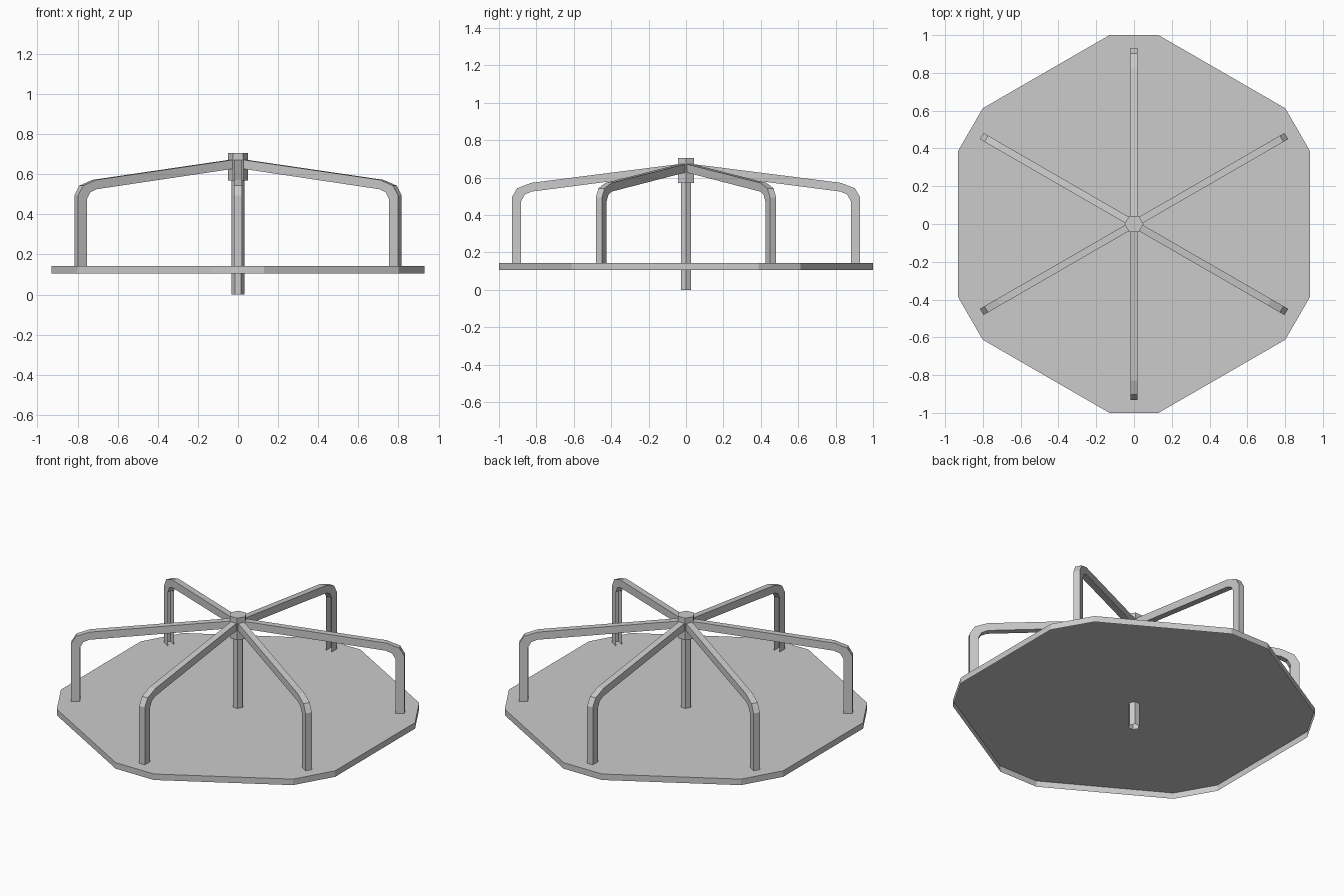
import bpy, bmesh
from math import radians, pi, cos, sin
from mathutils import Matrix

if "Cube" in bpy.data.objects:
    bpy.data.objects.remove(bpy.data.objects["Cube"])


def shell(name, points, vec, matrix=Matrix(), drop=None):
    """Closed outline extruded along vec; faces whose normal points along 'drop' are left open."""
    bm = bmesh.new()
    face = bm.faces.new([bm.verts.new(p) for p in points])
    new = bmesh.ops.extrude_face_region(bm, geom=[face])["geom"]
    verts = [g for g in new if isinstance(g, bmesh.types.BMVert)]
    bmesh.ops.translate(bm, verts=verts, vec=vec)
    bmesh.ops.recalc_face_normals(bm, faces=bm.faces)
    bm.normal_update()
    if drop:
        gone = [f for f in bm.faces if drop(f.normal)]
        bmesh.ops.delete(bm, geom=gone, context='FACES_ONLY')
    mesh = bpy.data.meshes.new(name)
    bm.to_mesh(mesh)
    bm.free()
    obj = bpy.data.objects.new(name, mesh)
    obj.matrix_world = matrix
    bpy.context.collection.objects.link(obj)
    return obj


def polar(r, deg, z):
    return (r * cos(radians(deg)), r * sin(radians(deg)), z)


def hexagon(name, r, z0, z1, drop):
    shell(name, [polar(r, 60 * i, z0) for i in range(6)], (0, 0, z1 - z0), drop=drop)


# Deck: hexagon with clipped corners, open underneath
R = 1 / cos(radians(7.4))
deck = [polar(R, 30 + 60 * i + d, 0.106) for i in range(6) for d in (-7.4, 7.4)]
shell("deck", deck, (0, 0, 0.037), drop=lambda n: n.z < -0.9)

# Centre post (open tube) and hub collar
hexagon("centre_post", 0.032, 0, 0.58, lambda n: abs(n.z) > 0.9)
hexagon("hub", 0.05, 0.57, 0.705, None)

# Six bent handrails, side profile in radius / height, open at both ends
profile = [(0.931, 0.143), (0.931, 0.495), (0.903, 0.543), (0.828, 0.572),
           (0.04, 0.672), (0.04, 0.627), (0.828, 0.525), (0.862, 0.509),
           (0.881, 0.475), (0.881, 0.143)]
W = 0.038
for i in range(6):
    shell(f"handrail_{i + 1}", [(r, -W / 2, z) for r, z in profile], (0, W, 0),
          Matrix.Rotation(pi / 6 + i * pi / 3, 4, 'Z'),
          drop=lambda n: n.z < -0.999 or n.x < -0.999)
